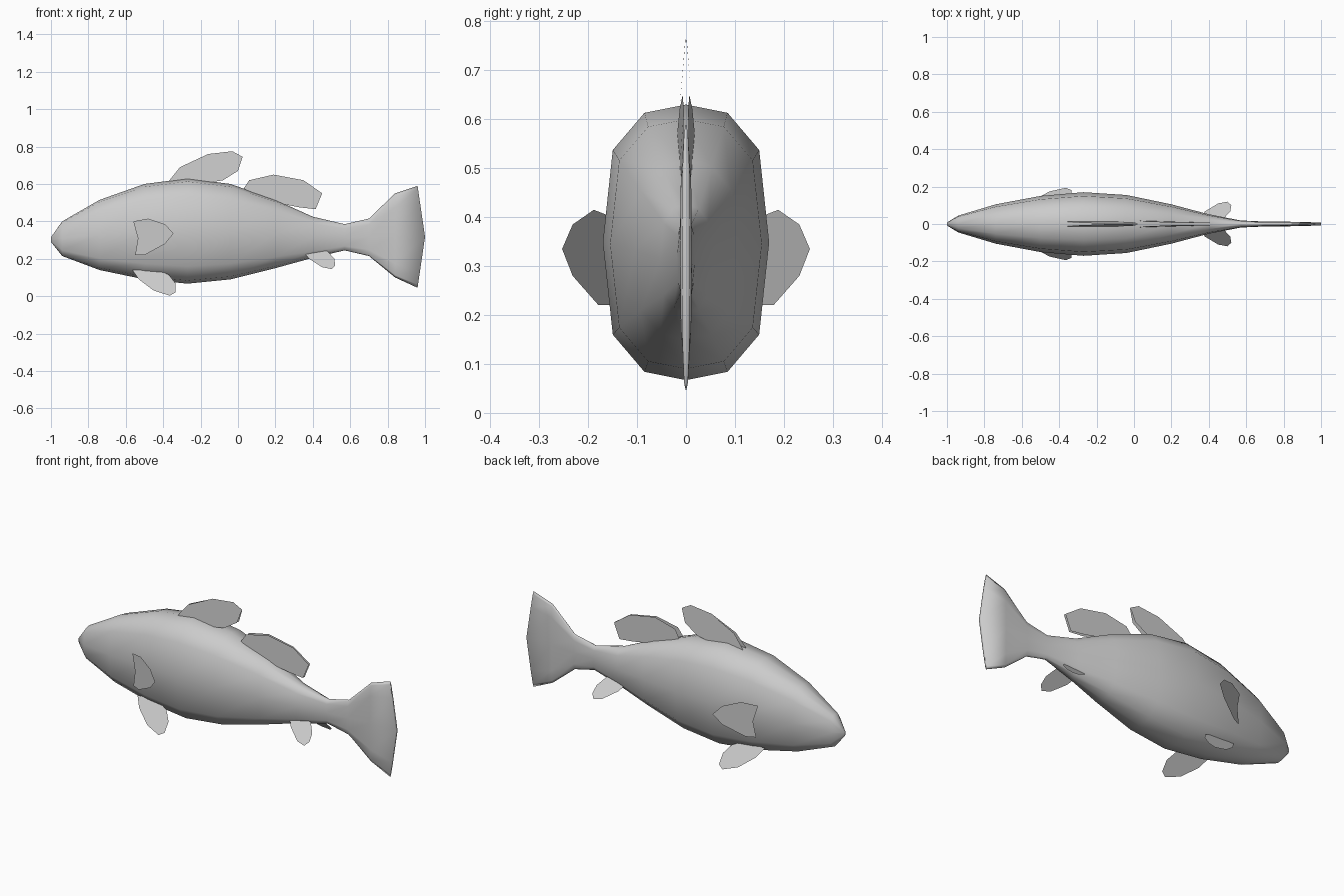
import bpy, bmesh

cube = bpy.data.objects.get("Cube")
if cube:
    bpy.data.objects.remove(cube, do_unlink=True)

grey = bpy.data.materials.new("plain grey")
grey.use_nodes = True
GREY = (0.6, 0.6, 0.6, 1)
grey.diffuse_color = GREY
grey.node_tree.nodes["Principled BSDF"].inputs["Base Color"].default_value = GREY


def finish(name, bm, smooth=False):
    """Turn a bmesh into a named object."""
    bmesh.ops.recalc_face_normals(bm, faces=bm.faces)
    for f in bm.faces:
        f.smooth = smooth
    mesh = bpy.data.meshes.new(name)
    bm.to_mesh(mesh)
    bm.free()
    mesh.materials.append(grey)
    obj = bpy.data.objects.new(name, mesh)
    bpy.context.collection.objects.link(obj)
    return obj


# Body and tail: one twelve-sided loft along x
quarter = [(0, 1), (.5, .94), (.88, .67), (1, 0)]
half = quarter + [(y, -z) for y, z in quarter[-2::-1]]
section = half + [(-y, z) for y, z in half[-2:0:-1]]

# x, top z, bottom z, half width
stations = [
    (-1, .315, .29, .008), (-.94, .4, .215, .045), (-.74, .515, .14, .105),
    (-.5, .6, .09, .15), (-.27, .63, .067, .17), (-.04, .6, .09, .155),
    (.2, .515, .15, .105), (.4, .425, .205, .052), (.57, .385, .245, .019),
    (.7, .415, .215, .013), (.84, .55, .1, .012), (.96, .59, .045, .008),
]
bm = bmesh.new()
rings = []
for x, top, bottom, width in stations:
    mid, tall = (top + bottom) / 2, (top - bottom) / 2
    bulge = .04 if x == stations[-1][0] else 0  # pointed tail edge
    rings.append([bm.verts.new((x + bulge * (1 - abs(v)), u * width, mid + v * tall))
                  for u, v in section])
count = len(section)
for a, b in zip(rings, rings[1:]):
    for i in range(count):
        j = (i + 1) % count
        bm.faces.new((a[i], a[j], b[j], b[i]))
bm.faces.new(rings[0])
# Tail edge is closed by joining opposite sides
end = rings[-1]
for i in range(count // 2):
    quad = [end[i], end[i + 1], end[-i - 1], end[-i % count]]
    bm.faces.new(list(dict.fromkeys(quad)))
finish("body", bm, smooth=True)


def fin_pair(name, outline, offset):
    """Two mirrored sheets; offset(x, z) gives the distance from the middle."""
    for side, sign in (("left", 1), ("right", -1)):
        bm = bmesh.new()
        bm.faces.new([bm.verts.new((x, -sign * offset(x, z), z)) for x, z in outline])
        finish(f"{name}_{side}", bm)


# Back fins: thin wedges that close toward the top
fin_pair("front_back_fin",
         [(-.37, .615), (-.31, .69), (-.16, .76), (-.03, .775), (.025, .745),
          (0, .67), (-.08, .62), (-.2, .6)],
         lambda x, z: max(.0005, .012 * (.775 - z) / .14))
fin_pair("rear_back_fin",
         [(.03, .575), (.06, .62), (.19, .65), (.35, .62), (.45, .55),
          (.415, .465), (.33, .475), (.2, .5)],
         lambda x, z: max(.001, .018 - .03 * max(0, x - .03) - .08 * max(0, z - .57)))

# Side fins sweep outward toward the rear
fin_pair("side_fin",
         [(-.56, .4), (-.48, .415), (-.39, .385), (-.345, .335), (-.39, .28),
          (-.5, .22), (-.55, .22), (-.535, .31)],
         lambda x, z: .15 + .48 * (x + .56))

# Belly fins splay downward
fin_pair("belly_fin",
         [(-.565, .14), (-.53, .09), (-.45, .03), (-.365, .003), (-.335, .02),
          (-.335, .07), (-.37, .115), (-.44, .145)],
         lambda x, z: .115 + .7 * (.115 - z))
fin_pair("rear_belly_fin",
         [(.35, .235), (.38, .2), (.45, .155), (.5, .145), (.52, .165),
          (.515, .2), (.48, .24), (.4, .25)],
         lambda x, z: .03 + .94 * (.24 - z))
